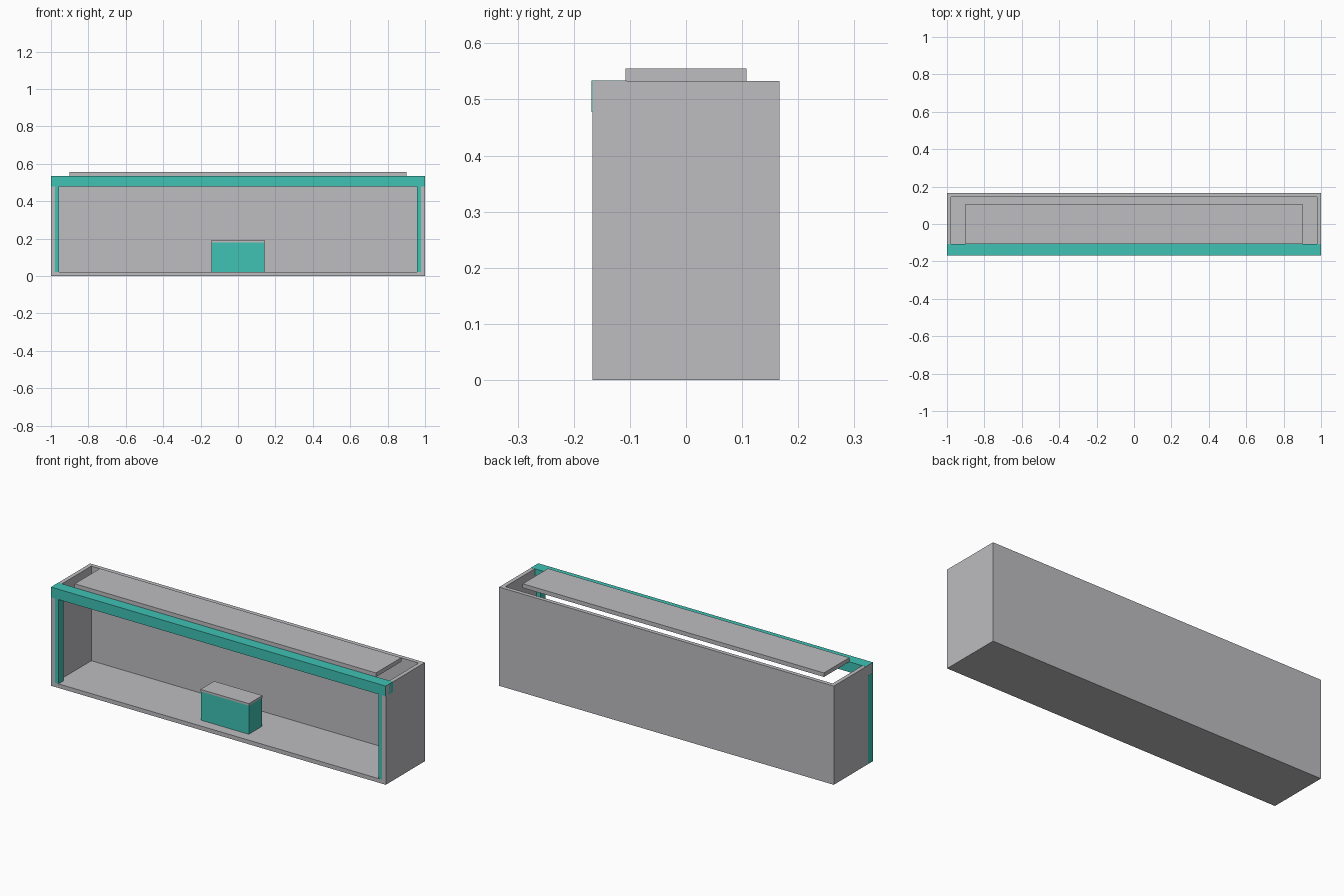
import bpy

if "Cube" in bpy.data.objects:
    bpy.data.objects.remove(bpy.data.objects["Cube"])


def material(name, rgb):
    m = bpy.data.materials.new(name)
    m.diffuse_color = (*rgb, 1.0)
    m.use_nodes = True
    m.node_tree.nodes["Principled BSDF"].inputs["Base Color"].default_value = m.diffuse_color
    return m


GREY = material("light_grey", (0.51, 0.51, 0.53))
TEAL = material("teal", (0.05, 0.54, 0.46))


def box(name, x, y, z, mat):
    """Axis-aligned box from (min, max) ranges."""
    bpy.ops.mesh.primitive_cube_add(size=1)
    ob = bpy.context.object
    ob.name = name
    ob.location = [(a + b) / 2 for a, b in (x, y, z)]
    ob.scale = [b - a for a, b in (x, y, z)]
    bpy.ops.object.transform_apply(location=True, rotation=True, scale=True)
    ob.data.materials.append(mat)
    return ob


W, D, H, T = 1.0, 0.167, 0.533, 0.022   # half width, half depth, height, wall
E = 0.0006                              # tiny offset between flush faces

# Open-fronted, open-topped booth shell
box("floor", (-W, W), (-D, D), (0, T), GREY)
box("back_wall", (-W, W), (D - T, D), (T, H), GREY)
box("left_wall", (-W, -W + T), (-D, D - T), (T, H), GREY)
box("right_wall", (W - T, W), (-D, D - T), (T, H), GREY)

# Front corner posts
P = 0.044
box("left_post", (-W - E, -W + P), (-D + E, -D + P), (E, 0.478), TEAL)
box("right_post", (W - P, W - E), (-D + E, -D + P), (E, 0.478), TEAL)

# Front header beam
box("header_beam", (-W, W), (-D - 0.001, -0.106), (0.478, H + E), TEAL)

# Raised roof panel
box("roof_panel", (-0.9, 0.9), (-0.108, 0.108), (H, 0.555), GREY)

# Reception counter with slightly overhanging top
box("counter_body", (-0.142, 0.142), (-0.111, 0.0), (E, 0.178), TEAL)
box("counter_top", (-0.1445, 0.1445), (-0.1135, 0.0025), (0.178, 0.189), GREY)
